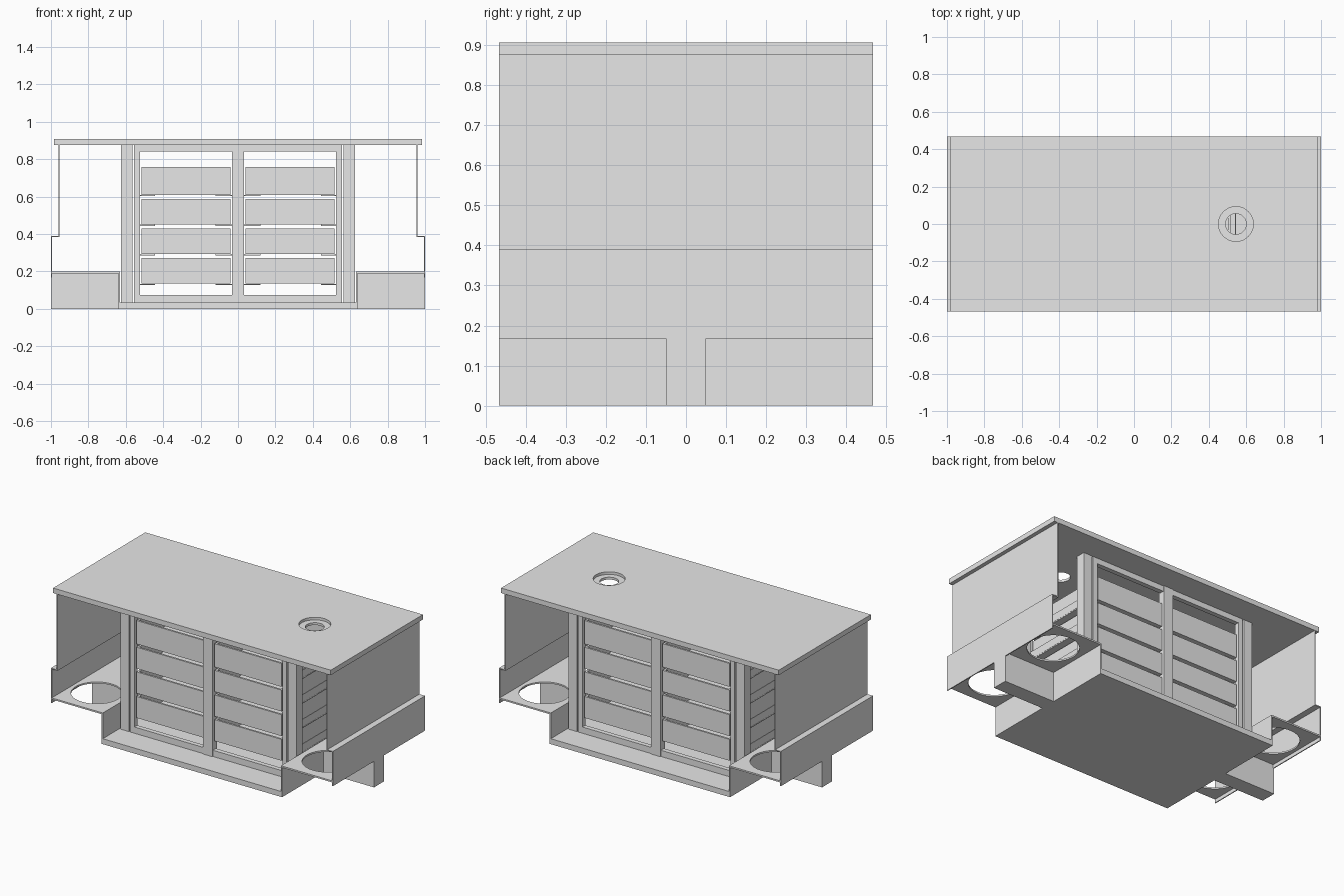
import bpy, bmesh, math
from mathutils import Matrix

old = bpy.data.objects.get("Cube")
if old:
    bpy.data.objects.remove(old, do_unlink=True)

grey = bpy.data.materials.new("plain grey")
grey.use_nodes = True
COLOUR = (0.8, 0.8, 0.8, 1)
grey.diffuse_color = COLOUR
grey.node_tree.nodes["Principled BSDF"].inputs["Base Color"].default_value = COLOUR


def finish(name, bm):
    mesh = bpy.data.meshes.new(name)
    bm.to_mesh(mesh)
    bm.free()
    mesh.materials.append(grey)
    ob = bpy.data.objects.new(name, mesh)
    bpy.context.collection.objects.link(ob)
    return ob


def add_box(bm, xs, ys, zs):
    size = [b - a for a, b in (xs, ys, zs)]
    mid = [(a + b) / 2 for a, b in (xs, ys, zs)]
    bmesh.ops.create_cube(bm, size=1, matrix=Matrix.Translation(mid) @ Matrix.Diagonal((*size, 1)))


def boxes(name, *parts):
    bm = bmesh.new()
    for part in parts:
        add_box(bm, *part)
    return finish(name, bm)


def drill(ob, x, y, z, radius, depth):
    """Cut a round hole going down from height z."""
    bm = bmesh.new()
    bmesh.ops.create_cone(bm, cap_ends=True, segments=64, radius1=radius, radius2=radius,
                          depth=depth, matrix=Matrix.Translation((x, y, z - depth / 2)))
    cutter = finish(ob.name + "_cutter", bm)
    mod = ob.modifiers.new("hole", 'BOOLEAN')
    mod.object = cutter
    mod.solver = 'EXACT'
    bpy.context.view_layer.update()
    deps = bpy.context.evaluated_depsgraph_get()
    ob.data = bpy.data.meshes.new_from_object(ob.evaluated_get(deps))
    ob.modifiers.clear()
    bpy.data.objects.remove(cutter, do_unlink=True)


def mirrored(span, s):
    return tuple(sorted(s * v for v in span))


HALF = 0.467      # half of the depth
RACK = 0.3        # half of the drawer rack depth
DECK = 0.875      # underside of the top
SHEET = 0.006
FULL_Y = (-HALF, HALF)

# Table top with a stepped round opening
top = boxes("table_top", ((-0.985, 0.985), FULL_Y, (DECK, 0.907)))
drill(top, 0.545, 0, 0.95, 0.093, 0.06)
drill(top, 0.545, 0, 0.95, 0.055, 0.2)

# Base floor
boxes("base_floor", ((-0.64, 0.64), FULL_Y, (0, 0.035)))

for s, side in ((1, "left"), (-1, "right")):
    # Upright base side
    boxes(side + "_base_side", (mirrored((0.632, 0.64), s), FULL_Y, (0, 0.2)))

    # Shelf with two round openings
    shelf = boxes(side + "_shelf", (mirrored((0.632, 0.998), s), FULL_Y, (0.19, 0.2)))
    for y in (-0.26, 0.26):
        drill(shelf, s * 0.82, y, 0.25, 0.15, 0.1)

    # Arm under the shelf
    boxes(side + "_arm", (mirrored((0.64, 1.0), s), (-0.05, 0.05), (0, 0.19)))

    # Stepped end panel
    boxes(side + "_end_panel",
          (mirrored((0.96 - SHEET, 0.96), s), FULL_Y, (0.388, DECK)),
          (mirrored((0.96 - SHEET, 1.0), s), FULL_Y, (0.384, 0.39)),
          (mirrored((1 - SHEET, 1.0), s), FULL_Y, (0.167, 0.384)))

    # Corner posts
    for t, end in ((-1, "front"), (1, "back")):
        boxes(f"{end}_{side}_post",
              (mirrored((0.565, 0.625), s), mirrored((RACK - 0.06, RACK), t), (0.035, DECK)))

# Face frames around the drawers
for t, end in ((-1, "front"), (1, "back")):
    ys = mirrored((RACK - 0.03, RACK), t)
    parts = [((-0.555, 0.555), ys, (0.035, 0.075)),
             ((-0.555, 0.555), ys, (0.84, DECK)),
             ((-0.033, 0.033), mirrored((RACK - 0.04, RACK + 0.005), t), (0.035, DECK))]
    for s in (1, -1):
        parts.append((mirrored((0.525, 0.555), s), ys, (0.075, 0.84)))
    boxes(end + "_frame", *parts)

# Open drawers on angled runners
WALL = 0.012
for s, side in ((1, "left"), (-1, "right")):
    for row in range(4):
        z = 0.135 + row * 0.158
        h = 0.137 if row < 3 else 0.15
        a, b, d = 0.04, 0.515, RACK - 0.005
        bm = bmesh.new()
        for xs, ys, zs in (((a, b), (-d, d), (z, z + WALL)),
                           ((a, b), (-d, WALL - d), (z + WALL, z + h)),
                           ((a, b), (d - WALL, d), (z + WALL, z + h)),
                           ((a, a + WALL), (WALL - d, d - WALL), (z + WALL, z + h)),
                           ((b - WALL, b), (WALL - d, d - WALL), (z + WALL, z + h))):
            add_box(bm, mirrored(xs, s), ys, zs)
        finish(f"{side}_drawer_{row + 1}", bm)

        bm = bmesh.new()
        for flat, lip in (((0.445, 0.545), (0.54, 0.545)), ((0.0, 0.12), (0.0, 0.005))):
            add_box(bm, mirrored(flat, s), (0.03 - RACK, RACK - 0.03), (z - 0.007, z - 0.001))
            add_box(bm, mirrored(lip, s), (0.03 - RACK, RACK - 0.03), (z, z + 0.05))
        finish(f"{side}_runners_{row + 1}", bm)
